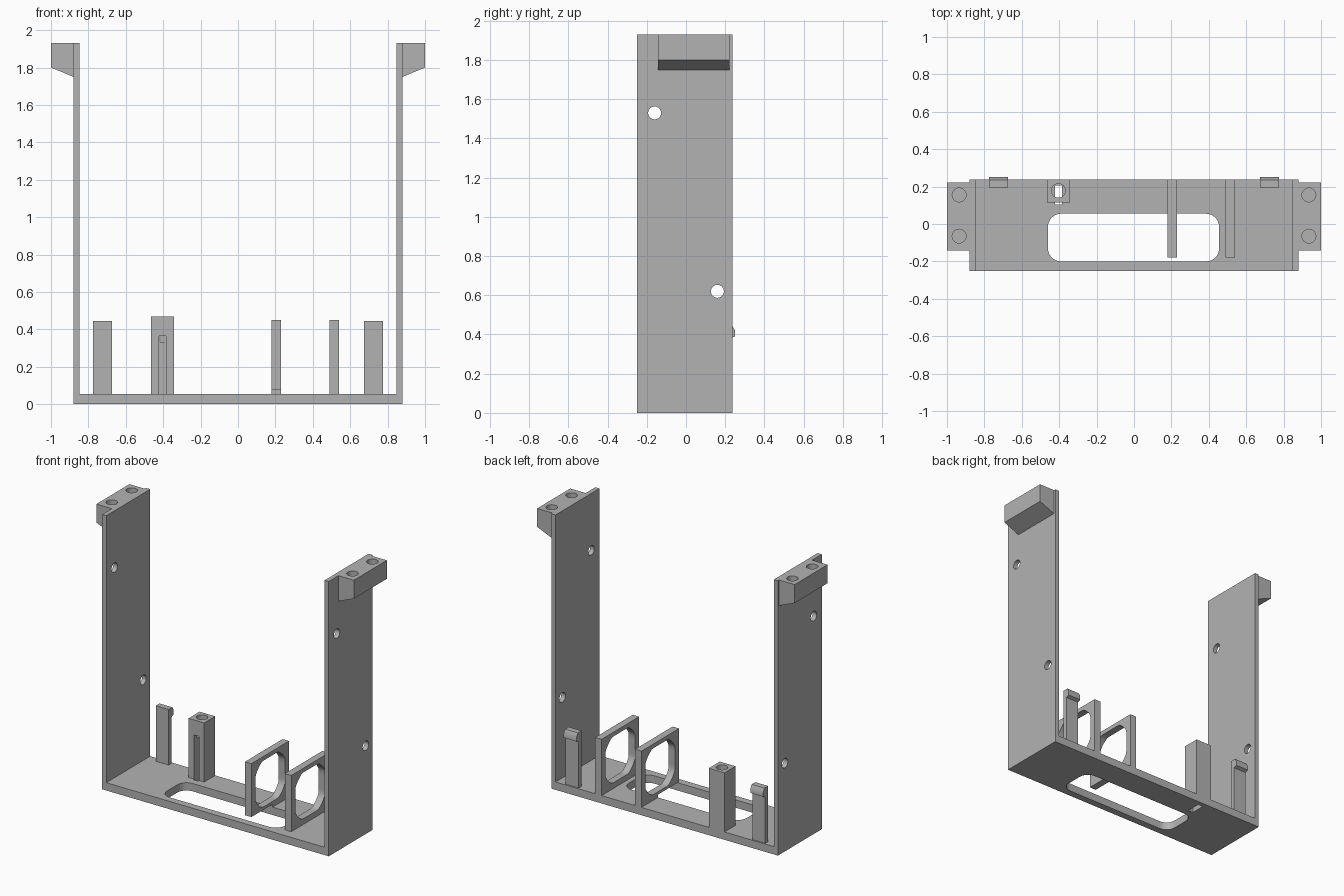
import bpy, bmesh, math
from mathutils import Matrix

cube = bpy.data.objects.get("Cube")
if cube:
    bpy.data.objects.remove(cube, do_unlink=True)

grey = bpy.data.materials.new("plain grey")
grey.use_nodes = True
grey.diffuse_color = (0.45, 0.45, 0.45, 1)
grey.node_tree.nodes["Principled BSDF"].inputs["Base Color"].default_value = (0.45, 0.45, 0.45, 1)

BACK, FRONT, FLOOR = 0.237, -0.25, 0.055


def add(name, bm):
    bmesh.ops.recalc_face_normals(bm, faces=bm.faces)
    mesh = bpy.data.meshes.new(name)
    bm.to_mesh(mesh)
    bm.free()
    mesh.materials.append(grey)
    ob = bpy.data.objects.new(name, mesh)
    bpy.context.collection.objects.link(ob)
    return ob


def prism(name, points, axis, lo, hi):
    """Extrude a 2D outline along an axis; the outline uses the other two axes in order."""
    bm = bmesh.new()

    def place(p):
        co = list(p)
        co.insert(axis, lo)
        return co
    face = bm.faces.new([bm.verts.new(place(p)) for p in points])
    moved = bmesh.ops.extrude_face_region(bm, geom=[face])["geom"]
    shift = [0, 0, 0]
    shift[axis] = hi - lo
    bmesh.ops.translate(bm, vec=shift, verts=[v for v in moved if isinstance(v, bmesh.types.BMVert)])
    return add(name, bm)


def box(name, x, y, z):
    return prism(name, [(x[0], y[0]), (x[1], y[0]), (x[1], y[1]), (x[0], y[1])], 2, *z)


def circle(cu, cv, r, n=40):
    return [(cu + r * math.cos(2 * math.pi * i / n), cv + r * math.sin(2 * math.pi * i / n))
            for i in range(n)]


def rounded(u, v, r, n=8):
    pts = []
    corners = [(u[1] - r, v[1] - r), (u[0] + r, v[1] - r), (u[0] + r, v[0] + r), (u[1] - r, v[0] + r)]
    for k, (a, b) in enumerate(corners):
        for i in range(n + 1):
            t = math.pi / 2 * (k + i / n)
            pts.append((a + r * math.cos(t), b + r * math.sin(t)))
    return pts


def cut(ob, *cutters):
    for c in cutters:
        mod = ob.modifiers.new("cut", 'BOOLEAN')
        mod.operation, mod.solver, mod.object = 'DIFFERENCE', 'EXACT', c
    bpy.context.view_layer.update()
    result = bpy.data.meshes.new_from_object(ob.evaluated_get(bpy.context.evaluated_depsgraph_get()))
    ob.modifiers.clear()
    ob.data = result
    for c in cutters:
        bpy.data.objects.remove(c, do_unlink=True)


# Floor plate with rounded window and wire slot
floor = box("floor_plate", (-0.88, 0.88), (FRONT, BACK), (0, FLOOR))
cut(floor, prism("window_cutter", rounded((-0.46, 0.455), (-0.2, 0.055), 0.07), 2, -0.1, 0.075),
    box("slot_cutter", (-0.422, -0.384), (0.105, 0.205), (-0.1, 0.2)))

for side, s in (("left", 1), ("right", -1)):
    # Side walls with two screw holes
    wall = box(side + "_wall", sorted((s * 0.848, s * 0.88)), (FRONT, BACK), (FLOOR, 1.93))
    cut(wall, *[prism("hole_cutter", circle(y, z, 0.033), 0, *sorted((s * 0.8, s * 0.95)))
                for y, z in ((-0.16, 1.53), (0.16, 0.62))])

    # Sloped mounting tabs with blind screw holes
    outline = [(s * 0.88, 1.75), (s, 1.8), (s, 1.93), (s * 0.88, 1.93)]
    tab = prism(side + "_mounting_tab", outline, 1, -0.143, 0.223)
    cut(tab, *[prism("tab_cutter", circle(s * 0.935, y, 0.037), 2, 1.83, 2)
               for y in (0.155, -0.065)])

    # Snap clips with a small hooked lip
    hook = [(0.195, FLOOR), (0.228, FLOOR), (0.228, 0.38), (0.25, 0.39),
            (0.25, 0.42), (0.236, 0.445), (0.195, 0.445)]
    prism(side + "_clip", hook, 0, *sorted((s * 0.675, s * 0.775)))

# Screw post with a wire slot in front
post = box("screw_post", (-0.465, -0.343), (0.115, BACK), (FLOOR, 0.47))
cut(post, box("slot_cutter", (-0.422, -0.384), (0.05, 0.205), (0, 0.365)),
    prism("screw_cutter", circle(-0.404, 0.178, 0.037), 2, 0.33, 0.6))

# Holder frames with a flattened round opening
opening = [(max(-0.135, min(0.195, y)), max(0.095, min(0.42, z)))
           for y, z in circle(0.03, 0.2575, 0.185, 48)]
for name, x, bottom in (("inner_holder", 0.18, 0.075), ("outer_holder", 0.49, FLOOR)):
    frame = box(name, (x, x + 0.05), (-0.18, BACK), (FLOOR, 0.45))
    cutters = [prism("opening_cutter", opening, 0, x - 0.1, x + 0.15)]
    if bottom > FLOOR:
        cutters.append(box("gap_cutter", (x - 0.1, x + 0.15), (-0.3, 0.055), (0, bottom)))
    cut(frame, *cutters)

# Smooth the round holes, keep corners sharp
for ob in bpy.context.collection.objects:
    if ob.type == 'MESH' and ob.data.materials and ob.data.materials[0] == grey:
        bpy.ops.object.select_all(action='DESELECT')
        ob.select_set(True)
        bpy.context.view_layer.objects.active = ob
        bpy.ops.object.shade_smooth_by_angle(angle=math.radians(30))
